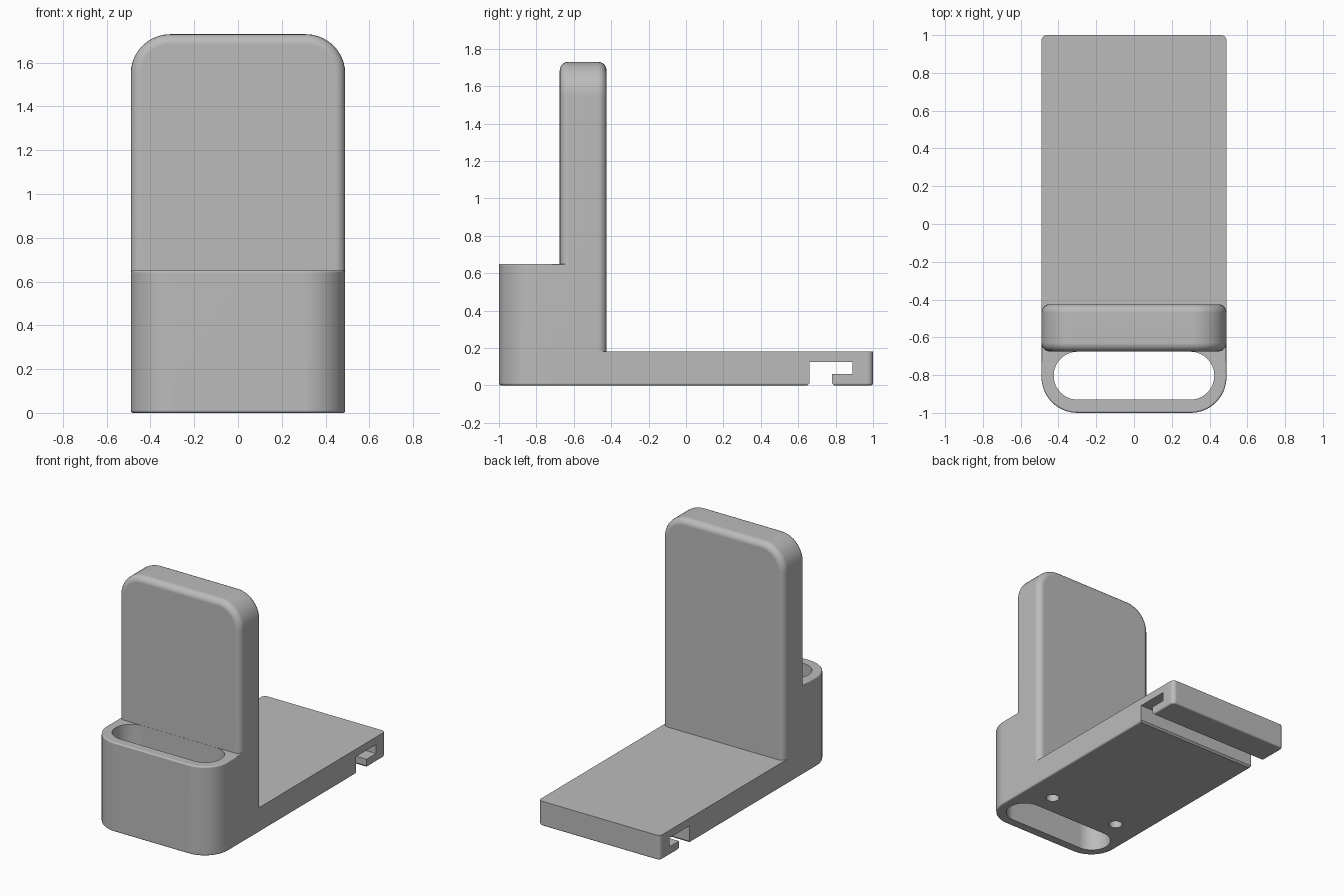
import bpy
import bmesh
from math import cos, sin, pi

cube = bpy.data.objects.get("Cube")
if cube:
    bpy.data.objects.remove(cube, do_unlink=True)

grey = bpy.data.materials.new("plain grey")
grey.use_nodes = True
colour = (0.5, 0.5, 0.5, 1)
grey.diffuse_color = colour
grey.node_tree.nodes["Principled BSDF"].inputs["Base Color"].default_value = colour


def rounded_rect(u0, u1, v0, v1, radii, steps=10):
    """Outline with radii for corners (u0,v0), (u1,v0), (u1,v1), (u0,v1)."""
    corners = [(u0, v0, 1, 1), (u1, v0, -1, 1), (u1, v1, -1, -1), (u0, v1, 1, -1)]
    points = []
    for i, ((u, v, su, sv), r) in enumerate(zip(corners, radii)):
        if r == 0:
            points.append((u, v))
            continue
        for k in range(steps + 1):
            a = pi + pi / 2 * (i + k / steps)
            points.append((u + su * r + r * cos(a), v + sv * r + r * sin(a)))
    return points


def prism(name, outline, lo, hi, axes="xyz", round_lo=0, round_hi=0):
    """Extrude an outline along the last axis, rounding its end rims."""
    bm = bmesh.new()
    order = [axes.index(a) for a in "xyz"]

    def ring(w):
        return [bm.verts.new([(u, v, w)[k] for k in order]) for u, v in outline]

    rings = [ring(lo), ring(hi)]
    caps = [bm.faces.new(r) for r in rings]
    n = len(outline)
    for i in range(n):
        j = (i + 1) % n
        bm.faces.new((rings[0][i], rings[0][j], rings[1][j], rings[1][i]))
    rims = [(list(c.edges), r) for c, r in zip(caps, (round_lo, round_hi)) if r]
    bmesh.ops.recalc_face_normals(bm, faces=bm.faces[:])
    for edges, r in rims:
        bmesh.ops.bevel(bm, geom=edges, offset=r, segments=5, profile=0.5,
                        affect='EDGES', clamp_overlap=True)
    bmesh.ops.recalc_face_normals(bm, faces=bm.faces[:])
    mesh = bpy.data.meshes.new(name)
    bm.to_mesh(mesh)
    bm.free()
    mesh.materials.append(grey)
    obj = bpy.data.objects.new(name, mesh)
    bpy.context.collection.objects.link(obj)
    return obj


def combine(target, other, operation):
    mod = target.modifiers.new(operation.title(), 'BOOLEAN')
    mod.operation = operation
    mod.solver = 'EXACT'
    mod.object = other
    bpy.context.view_layer.objects.active = target
    bpy.ops.object.modifier_apply(modifier=mod.name)
    bpy.data.objects.remove(other, do_unlink=True)


W = 0.49

# Flat foot, front cup and tall back rest
stand = prism("charging_stand", rounded_rect(-W, W, -0.7, 1, (0, 0, 0.03, 0.03)),
              0, 0.18, round_lo=0.012)
cup = prism("cup", rounded_rect(-W, W, -1, -0.55, (0.19, 0.19, 0, 0)),
            0, 0.65, round_lo=0.012, round_hi=0.01)
back_rest = prism("back_rest", rounded_rect(-W, W, 0.1, 1.73, (0, 0, 0.18, 0.18)),
                  -0.675, -0.425, "xzy", 0.045, 0.045)

# Open pocket through the cup
pocket = prism("pocket", rounded_rect(-0.425, 0.425, -0.93, -0.676, (0.1269,) * 4, 16),
               -0.1, 0.8)

# Hooked slot across the underside, with eased mouth edges
slot_profile = [(0.645, -0.01), (0.648, 0), (0.66, 0.012), (0.66, 0.125), (0.89, 0.125),
                (0.89, 0.06), (0.78, 0.06), (0.78, 0.012), (0.792, 0), (0.795, -0.01)]
slot = prism("slot", slot_profile, -0.6, 0.6, "yzx")

combine(stand, cup, 'UNION')
combine(stand, pocket, 'DIFFERENCE')
combine(stand, slot, 'DIFFERENCE')
combine(stand, back_rest, 'UNION')

# Two blind screw holes underneath
for side in (-1, 1):
    x, y, r = side * 0.28, -0.53, 0.045
    hole = prism("hole", rounded_rect(x - r, x + r, y - r, y + r, (r * 0.999,) * 4, 6),
                 -0.1, 0.15)
    combine(stand, hole, 'DIFFERENCE')

# Smooth rounded edges, flat faces kept flat
bpy.ops.object.select_all(action='DESELECT')
stand.select_set(True)
bpy.context.view_layer.objects.active = stand
bpy.ops.object.shade_smooth_by_angle(angle=pi / 6)
weighted = stand.modifiers.new("Weighted Normals", 'WEIGHTED_NORMAL')
weighted.keep_sharp = True
